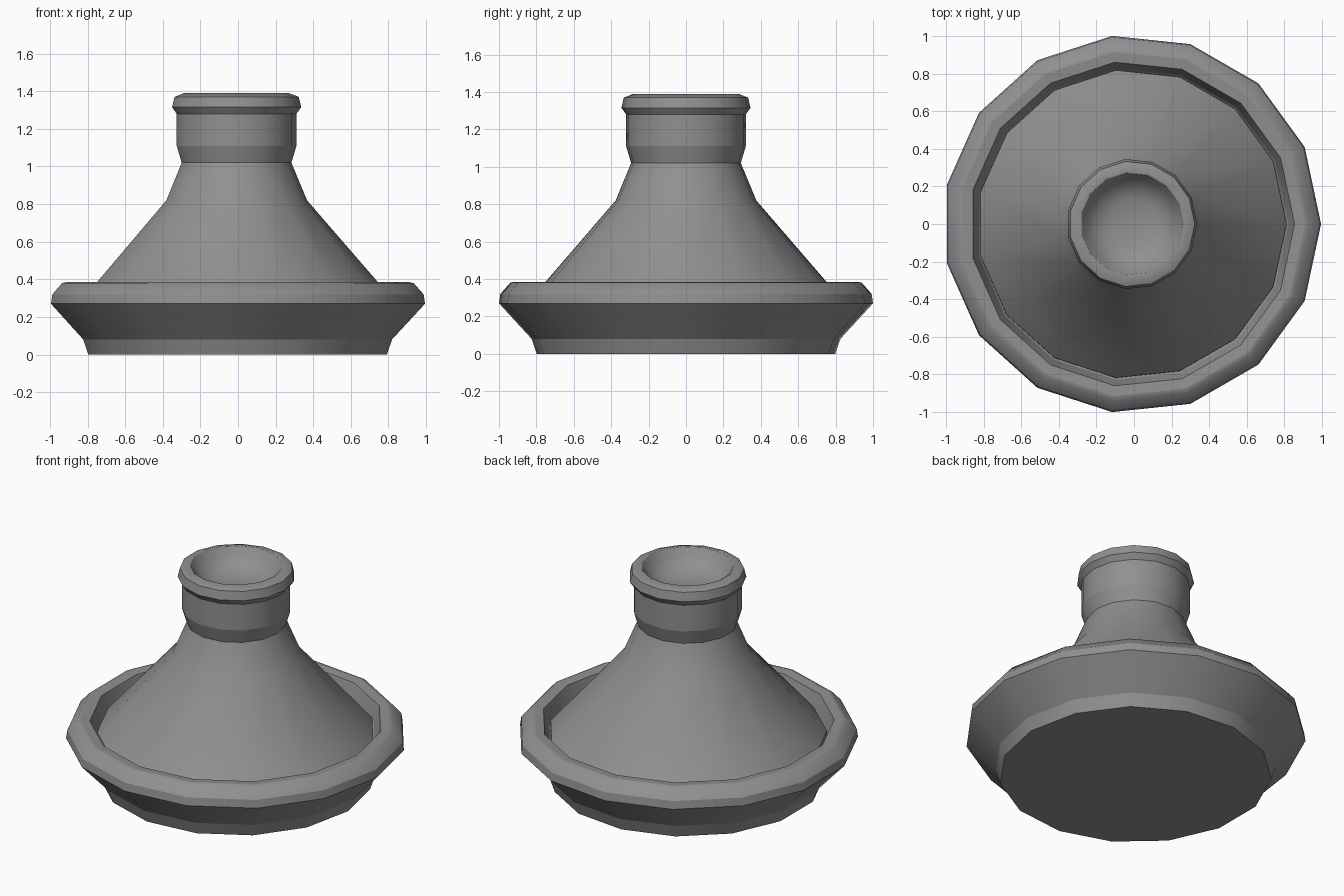
import bpy, bmesh
from math import cos, sin, pi

if "Cube" in bpy.data.objects:
    bpy.data.objects.remove(bpy.data.objects["Cube"])

SIDES = 15
OFFSET_X = -0.011  # centres the bounding box of the odd-sided polygon

clay = bpy.data.materials.new("dark_clay")
clay.diffuse_color = (0.28, 0.28, 0.28, 1)
clay.use_nodes = True
clay.node_tree.nodes["Principled BSDF"].inputs["Base Color"].default_value = clay.diffuse_color


def lathe(name, profile, soft=()):
    """Revolve a (radius, z) profile with capped ends; rings are creased unless soft."""
    bm = bmesh.new()
    rings = []
    for r, z in profile:
        rings.append([bm.verts.new((r * cos(2 * pi * i / SIDES) + OFFSET_X,
                                    r * sin(2 * pi * i / SIDES), z))
                      for i in range(SIDES)])
    for a, b in zip(rings, rings[1:]):
        for i in range(SIDES):
            j = (i + 1) % SIDES
            bm.faces.new((a[i], a[j], b[j], b[i]))
    bm.faces.new(rings[0][::-1])
    bm.faces.new(rings[-1])
    bmesh.ops.recalc_face_normals(bm, faces=bm.faces)
    for f in bm.faces:
        f.smooth = True
    for k, ring in enumerate(rings):
        if k not in soft:
            for i in range(SIDES):
                bm.edges.get((ring[i - 1], ring[i])).smooth = False
    mesh = bpy.data.meshes.new(name)
    bm.to_mesh(mesh)
    bm.free()
    mesh.materials.append(clay)
    ob = bpy.data.objects.new(name, mesh)
    bpy.context.collection.objects.link(ob)
    return ob


# Shallow dish: foot, flared wall, rounded rim, inner wall and floor
lathe("dish", [
    (0.803, 0.0), (0.83, 0.08), (1.0055, 0.27), (0.998, 0.32),
    (0.945, 0.38), (0.92, 0.385), (0.865, 0.38), (0.832, 0.27),
    (0.80, 0.23), (0.74, 0.10),
], soft=(4,))

# Conical lid with collared knob and hollow top
lathe("lid", [
    (0.81, 0.24), (0.823, 0.27), (0.822, 0.308), (0.755, 0.385),
    (0.378, 0.82), (0.295, 1.02),
    (0.322, 1.11), (0.322, 1.28), (0.347, 1.315), (0.334, 1.37),
    (0.282, 1.39), (0.272, 1.385), (0.24, 1.335), (0.20, 1.295),
    (0.13, 1.265),
], soft=(3, 4, 10, 12, 13, 14))
